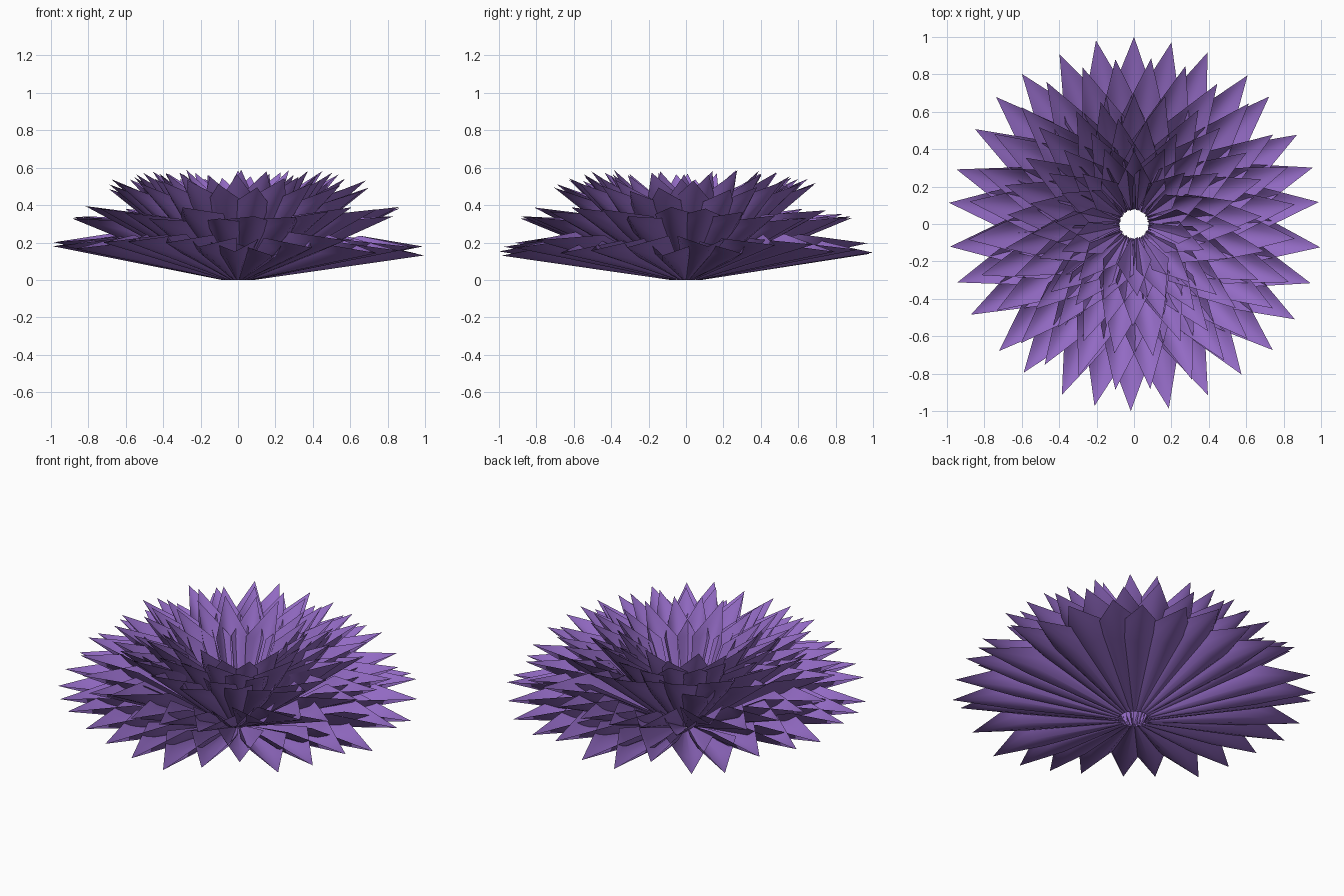
import bpy
import math
import random
from mathutils import Vector, Matrix

random.seed(4)

cube = bpy.data.objects.get("Cube")
if cube:
    bpy.data.objects.remove(cube, do_unlink=True)

# Single petal colour
purple = bpy.data.materials.new("petal_purple")
purple.use_nodes = True
colour = (0.29, 0.145, 0.55, 1)
purple.diffuse_color = colour
purple.node_tree.nodes["Principled BSDF"].inputs["Base Color"].default_value = colour

HOLE = 0.085      # radius of the open centre
WIDEST = 0.64     # where along its length a petal is widest
STRIPS = 6        # strips across a petal
CUP = 0.9         # how far the petal edges rise, against half its width


def add_petal(verts, faces, azimuth, elevation, roll, length):
    """Pointed petal, cupped across its width."""
    place = (Matrix.Rotation(azimuth, 4, 'Z')
             @ Matrix.Translation((HOLE, 0, 0))
             @ Matrix.Rotation(-elevation, 4, 'Y')
             @ Matrix.Rotation(roll, 4, 'X'))
    first = len(verts)
    for along, half in ((0, 0.018), (WIDEST * length, 0.14 * length)):
        for i in range(STRIPS + 1):
            t = 2 * i / STRIPS - 1
            verts.append(place @ Vector((along, t * half, CUP * half * t * t)))
    verts.append(place @ Vector((length, 0, 0)))
    middle = first + STRIPS + 1
    tip = len(verts) - 1
    for i in range(STRIPS):
        faces.append((first + i, middle + i, middle + i + 1, first + i + 1))
        faces.append((middle + i, tip, middle + i + 1))


def add_ring(name, count, elevation, length, wobble, turn):
    """Ring of petals, each slightly out of line with its neighbours."""
    verts, faces = [], []
    step = math.tau / count
    for i in range(count):
        azimuth = math.pi / 2 + (i + turn) * step
        if i:
            azimuth += step * random.uniform(-0.12, 0.12)
        tilt = math.radians(elevation + random.uniform(-wobble, wobble))
        roll = math.radians(random.uniform(-6, 6))
        add_petal(verts, faces, azimuth, tilt, roll, length)
    mesh = bpy.data.meshes.new(name)
    mesh.from_pydata(verts, [], faces)
    mesh.materials.append(purple)
    mesh.shade_smooth()
    mesh.update()
    ring = bpy.data.objects.new(name, mesh)
    bpy.context.collection.objects.link(ring)


# Rings from the flat outer petals to the steep inner ones
add_ring("outer_petals", 30, 10.5, 0.927, 2.7, 0)
add_ring("lower_middle_petals", 28, 24.5, 0.87, 2.5, 0.5)
add_ring("middle_petals", 25, 39.5, 0.80, 3.5, 0)
add_ring("upper_middle_petals", 21, 50, 0.73, 3, 0.5)
add_ring("inner_petals", 16, 60, 0.66, 3, 0)
